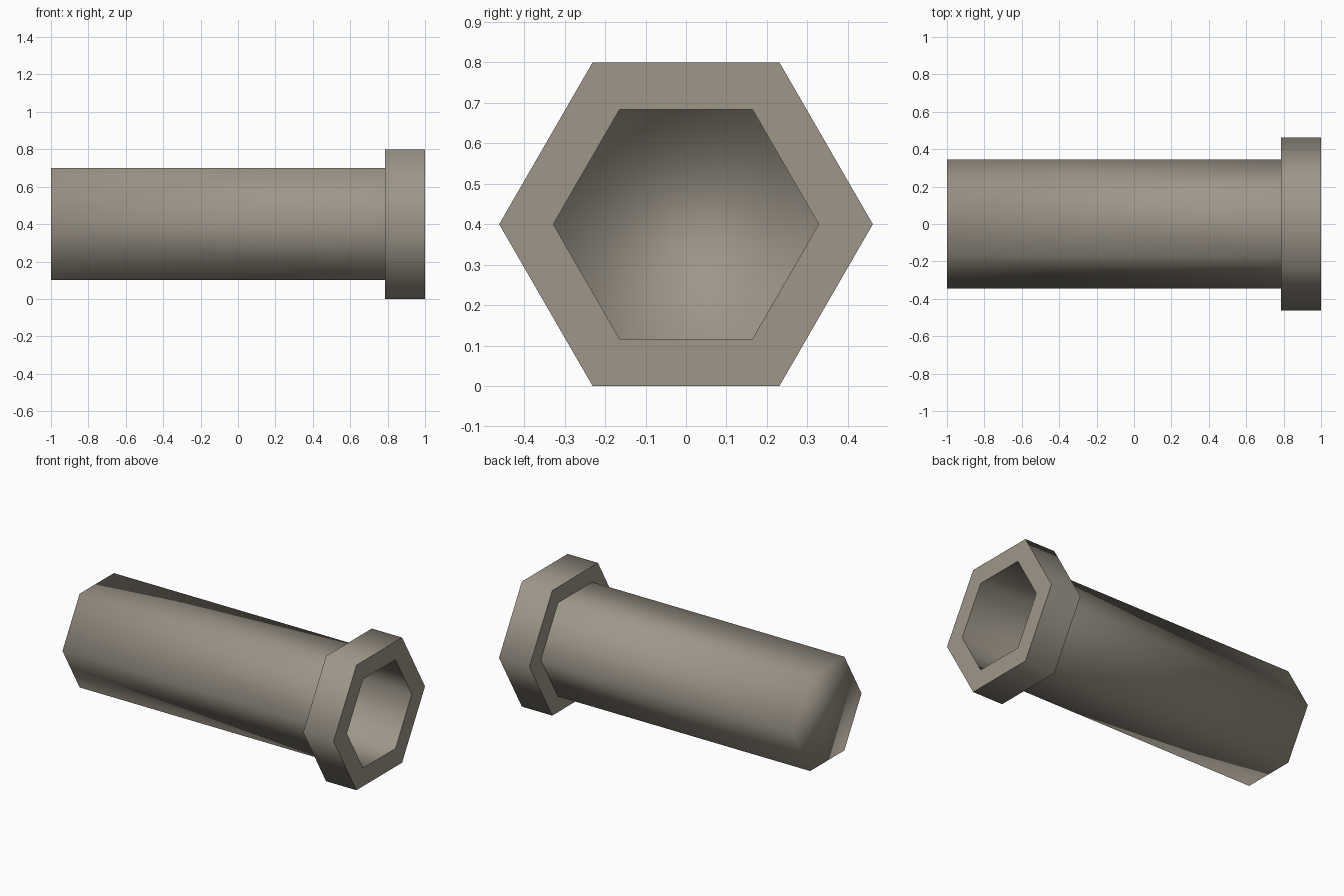
import bpy, bmesh, math

if "Cube" in bpy.data.objects:
    bpy.data.objects.remove(bpy.data.objects["Cube"])

# One flat colour
mat = bpy.data.materials.new("warm_grey")
mat.diffuse_color = (0.34, 0.305, 0.25, 1)
mat.use_nodes = True
mat.node_tree.nodes["Principled BSDF"].inputs["Base Color"].default_value = mat.diffuse_color

SIDES, CZ = 6, 0.4
# Profile along x: (x, corner radius) - shaft, collar, then back down the bore
profile = [(-1.0, 0.346), (0.785, 0.346), (0.785, 0.462),
           (1.0, 0.462), (1.0, 0.328), (-0.985, 0.328)]
sharp_rings = {1, 2, 3, 4}

bm = bmesh.new()
rings = []
for x, r in profile:
    rings.append([bm.verts.new((x, r * math.cos(2 * math.pi * i / SIDES),
                                CZ + r * math.sin(2 * math.pi * i / SIDES)))
                  for i in range(SIDES)])

# Walls, plus the closed end and the bore floor
for a, b in zip(rings, rings[1:]):
    for i in range(SIDES):
        j = (i + 1) % SIDES
        bm.faces.new((a[i], a[j], b[j], b[i]))
bm.faces.new(rings[0])
bm.faces.new(rings[-1])
bmesh.ops.recalc_face_normals(bm, faces=bm.faces)

# Smooth everywhere except the collar and rim corners
for f in bm.faces:
    f.smooth = True
for k in sharp_rings:
    for i in range(SIDES):
        bm.edges.get((rings[k][i], rings[k][(i + 1) % SIDES])).smooth = False

mesh = bpy.data.meshes.new("collared_tube")
bm.to_mesh(mesh)
bm.free()
mesh.materials.append(mat)
bpy.context.collection.objects.link(bpy.data.objects.new("collared_tube", mesh))
